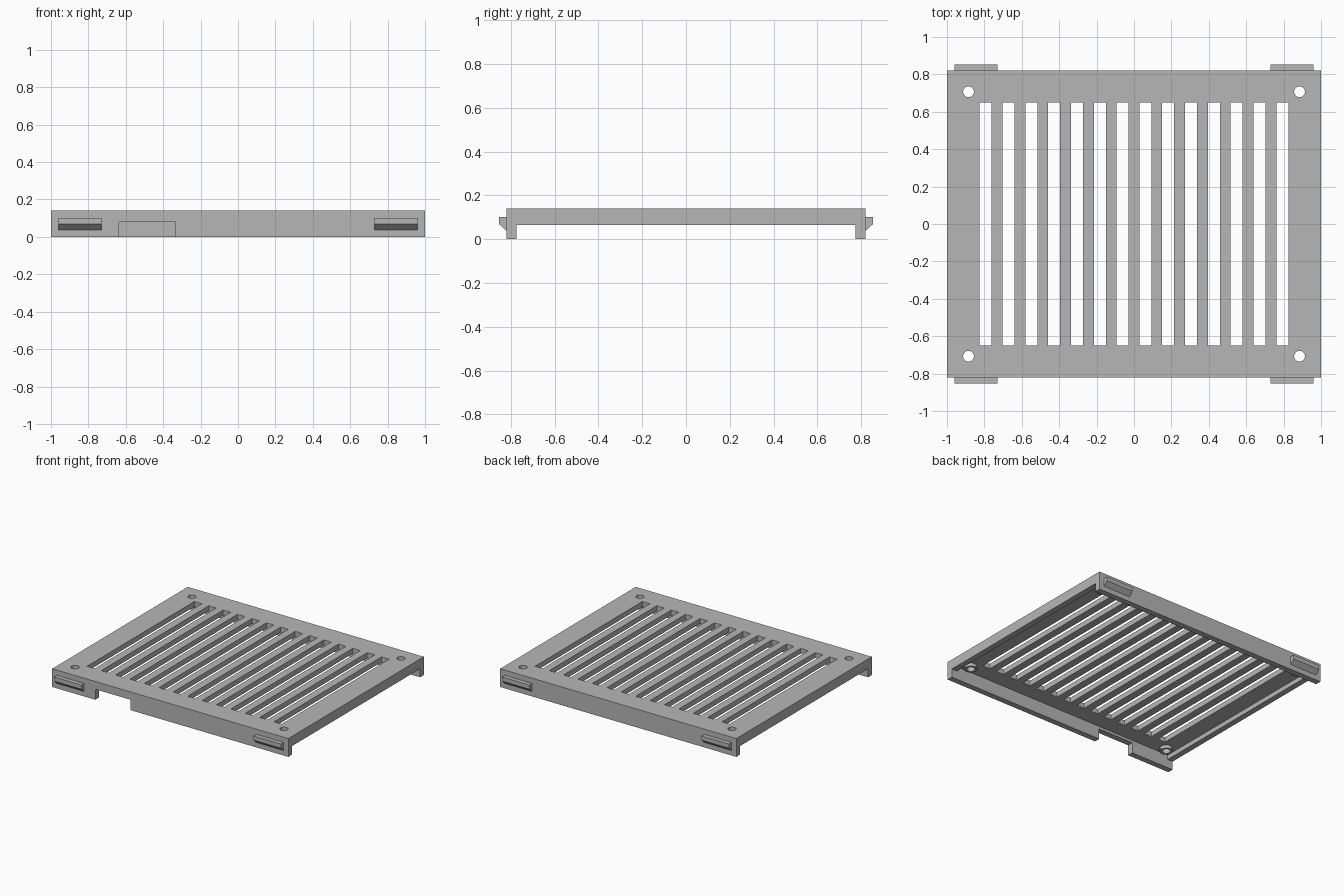
import bpy
import bmesh
from mathutils import Matrix, Vector

if "Cube" in bpy.data.objects:
    bpy.data.objects.remove(bpy.data.objects["Cube"])

grey = bpy.data.materials.new("matte grey plastic")
grey.use_nodes = True
colour = (0.47, 0.47, 0.47, 1)
grey.diffuse_color = colour
grey.node_tree.nodes["Principled BSDF"].inputs["Base Color"].default_value = colour

HALF_X, HALF_Y, TOP = 1.0, 0.82, 0.14
WALL = 0.045
RAIL_Z, PANEL_Z = 0.065, 0.10
HOLES = [(sx * 0.885, sy * 0.707) for sx in (-1, 1) for sy in (-1, 1)]


def make_object(name, bm):
    bmesh.ops.recalc_face_normals(bm, faces=bm.faces)
    mesh = bpy.data.meshes.new(name)
    bm.to_mesh(mesh)
    bm.free()
    mesh.materials.append(grey)
    obj = bpy.data.objects.new(name, mesh)
    bpy.context.collection.objects.link(obj)
    return obj


def add_box(bm, low, high):
    low, high = Vector(low), Vector(high)
    matrix = Matrix.Translation((low + high) / 2) @ Matrix.Diagonal((*(high - low), 1))
    bmesh.ops.create_cube(bm, size=1, matrix=matrix)


def boxes(name, spans):
    bm = bmesh.new()
    for low, high in spans:
        add_box(bm, low, high)
    return make_object(name, bm)


def cylinders(name, radius, low, high):
    bm = bmesh.new()
    for x, y in HOLES:
        bmesh.ops.create_cone(bm, cap_ends=True, segments=32, radius1=radius, radius2=radius,
                              depth=high - low, matrix=Matrix.Translation((x, y, (low + high) / 2)))
    return make_object(name, bm)


def combine(target, tool, operation="DIFFERENCE"):
    """Apply a boolean to the target and remove the tool."""
    tool.hide_render = True
    mod = target.modifiers.new(operation.title(), "BOOLEAN")
    mod.operation, mod.object, mod.solver = operation, tool, "EXACT"
    bpy.context.view_layer.update()
    graph = bpy.context.evaluated_depsgraph_get()
    mesh = bpy.data.meshes.new_from_object(target.evaluated_get(graph))
    target.modifiers.clear()
    target.data = mesh
    bpy.data.objects.remove(tool)


# Vent cover: solid slab, opened at the sides and hollowed underneath
cover = boxes("vent_cover", [((-HALF_X, -HALF_Y, 0), (HALF_X, HALF_Y, TOP))])
inner_y = HALF_Y - WALL
combine(cover, boxes("side_opening", [((-2, -inner_y, -1), (2, inner_y, RAIL_Z))]))
inner_x = HALF_X - WALL
combine(cover, boxes("underside_pocket", [((-inner_x, -inner_y, -1), (inner_x, inner_y, PANEL_Z))]))

# Cable notch in the front lip
combine(cover, boxes("cable_notch", [((-0.635, -1, -1), (-0.335, -0.7, 0.08))]))

# Row of ventilation slots
count, first, half_width = 14, -0.793, 0.032
pitch = -2 * first / (count - 1)
centres = [first + i * pitch for i in range(count)]
combine(cover, boxes("slot_cutter", [((x - half_width, -0.65, -1), (x + half_width, 0.65, 1))
                                     for x in centres]))

# Screw bosses and the holes through them
combine(cover, cylinders("screw_bosses", 0.045, RAIL_Z + 0.01, PANEL_Z + 0.02), "UNION")
combine(cover, cylinders("hole_cutter", 0.029, -1, 1))

# Snap clips: wedge profile in (distance out, height), extruded along x
PROFILE = [(-0.005, 0.1), (0.033, 0.1), (0.033, 0.068), (0, 0.038), (-0.005, 0.038)]
for side, sx in (("left", 1), ("right", -1)):
    for end, sy in (("front", -1), ("back", 1)):
        bm = bmesh.new()
        face = bm.faces.new([bm.verts.new((sx * 0.73, sy * (HALF_Y + out), z))
                             for out, z in PROFILE])
        swept = bmesh.ops.extrude_face_region(bm, geom=[face])["geom"]
        moved = [v for v in swept if isinstance(v, bmesh.types.BMVert)]
        bmesh.ops.translate(bm, verts=moved, vec=(sx * 0.23, 0, 0))
        make_object(f"{end}_{side}_clip", bm)

# Smooth hole walls, sharp edges elsewhere
for obj in bpy.context.selected_objects:
    obj.select_set(False)
cover.select_set(True)
bpy.context.view_layer.objects.active = cover
bpy.ops.object.shade_smooth_by_angle()
